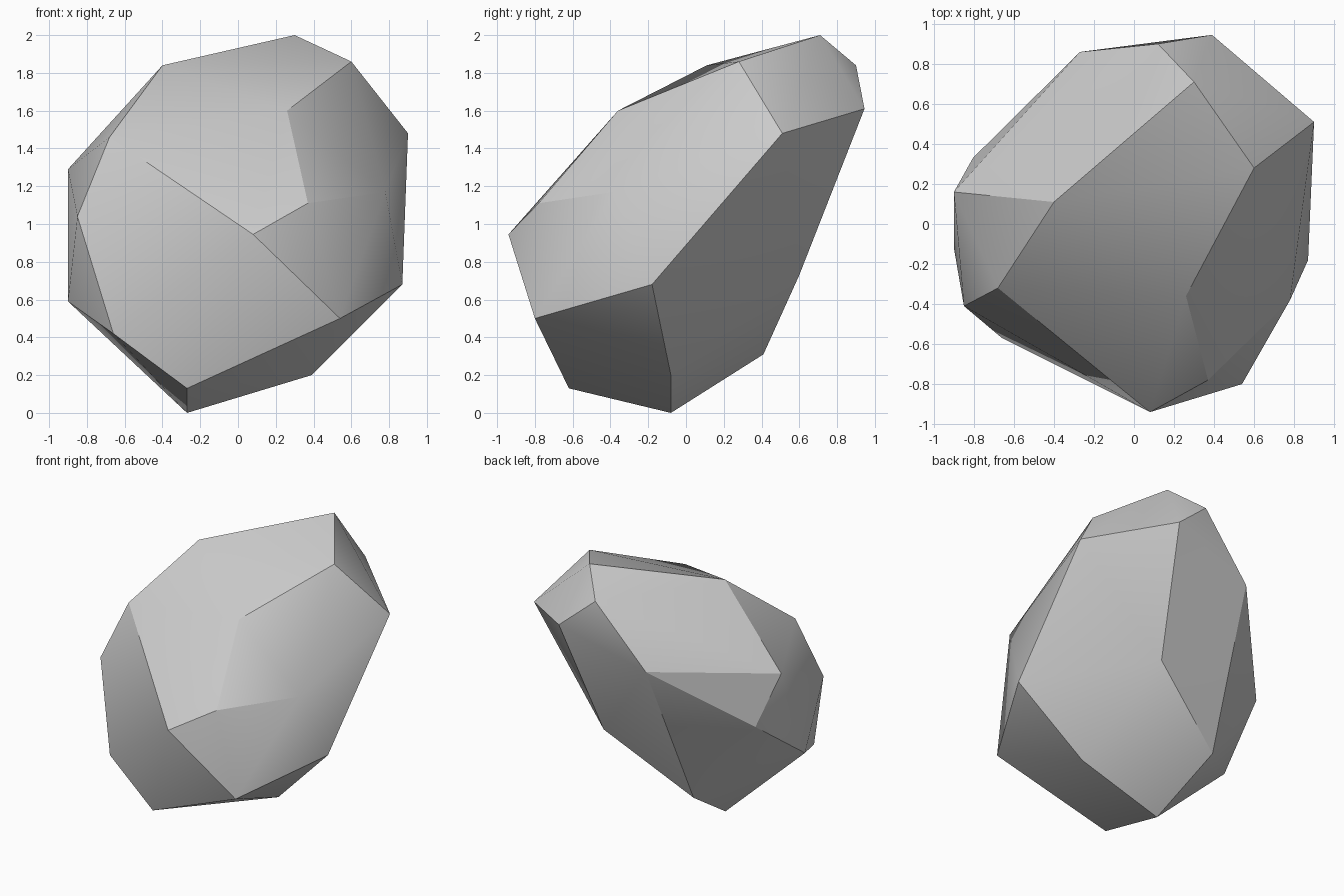
import bpy
import bmesh
import math

# Remove the default object
default_cube = bpy.data.objects.get("Cube")
if default_cube:
    bpy.data.objects.remove(default_cube, do_unlink=True)


def make_material(name, colour):
    material = bpy.data.materials.new(name)
    material.use_nodes = True
    material.diffuse_color = colour
    shader = material.node_tree.nodes["Principled BSDF"]
    shader.inputs["Base Color"].default_value = colour
    shader.inputs["Roughness"].default_value = 0.9
    return material


def build_boulder(name, corner_groups, material, sharp_angle):
    """Wrap the corner points in one convex, faceted skin."""
    mesh = bpy.data.meshes.new(name)
    boulder = bpy.data.objects.new(name, mesh)
    bpy.context.collection.objects.link(boulder)

    bm = bmesh.new()
    for corners in corner_groups:
        for corner in corners:
            bm.verts.new([value / 100 for value in corner])
    hull = bmesh.ops.convex_hull(bm, input=bm.verts[:])
    leftovers = {item for key in ("geom_interior", "geom_unused") for item in hull[key]
                 if isinstance(item, bmesh.types.BMVert)}
    bmesh.ops.delete(bm, geom=list(leftovers), context="VERTS")
    bmesh.ops.recalc_face_normals(bm, faces=bm.faces[:])
    bm.to_mesh(mesh)
    bm.free()
    mesh.materials.append(material)

    # Soft shading across shallow edges, crisp creases elsewhere
    bpy.ops.object.select_all(action="DESELECT")
    boulder.select_set(True)
    bpy.context.view_layer.objects.active = boulder
    bpy.ops.object.shade_smooth_by_angle(angle=sharp_angle)
    return boulder


# Corners of the rock in hundredths of a unit
crown = [(30, 71, 200), (-40, 11, 184), (60, 28, 186), (90, 51, 148),
         (39, 94.5, 161), (12, 90, 184), (-27, 86, 140)]
front_face = [(26, -36, 160), (37, -78, 111), (8, -94, 94.5), (54, -80, 50),
              (-68, -32, 146), (-85, -41, 104), (-66, -57, 42)]
flanks = [(87, -18, 68), (78, -38, 117), (-90, 16, 129), (-80.5, 33, 93),
          (-90, -12, 59), (26, 60, 73)]
foot = [(39, -8, 20), (-27, -8, 0), (-27, -62, 13), (-35, 41, 31)]

stone = make_material("stone_grey", (0.6, 0.6, 0.6, 1.0))
build_boulder("boulder", (crown, front_face, flanks, foot), stone, math.radians(25.7))
